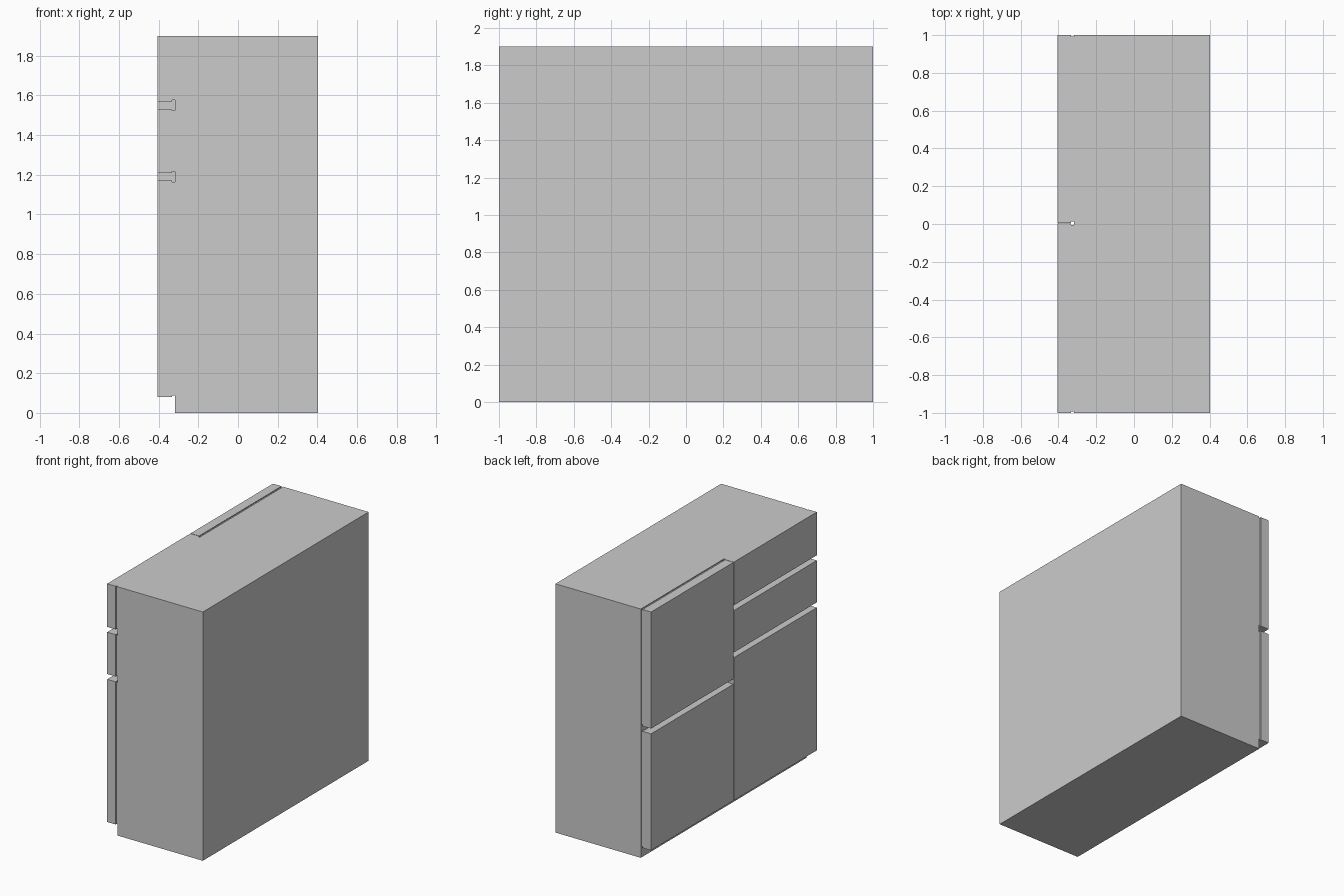
import bpy

if "Cube" in bpy.data.objects:
    bpy.data.objects.remove(bpy.data.objects["Cube"])

TOP = 1.9
X_FRONT, X_PANEL, X_BODY, X_BACK = -0.405, -0.333, -0.318, 0.403
INSET = 0.007


def box(name, x, y, z):
    """Axis-aligned box from (min, max) ranges."""
    centre = [(r[0] + r[1]) / 2 for r in (x, y, z)]
    bpy.ops.mesh.primitive_cube_add(size=1, location=centre)
    ob = bpy.context.object
    ob.name = name
    ob.scale = [r[1] - r[0] for r in (x, y, z)]
    bpy.ops.object.transform_apply(location=False, rotation=False, scale=True)
    return ob


def front_panel(name, y, z, flush_top=False):
    """Front slab with a slightly smaller spacer joining it to the carcass."""
    box(name, (X_FRONT, X_PANEL), y, z)
    top = z[1] if flush_top else z[1] - INSET
    box(name + "_spacer", (X_PANEL, X_BODY),
        (y[0] + INSET, y[1] - INSET), (z[0] + INSET, top))


# Cabinet carcass
box("cabinet_body", (X_BODY, X_BACK), (-1, 1), (0, TOP))

# Column of three drawers
drawers = (-1, 0.002)
front_panel("bottom_drawer", drawers, (0.08, 1.17))
front_panel("middle_drawer", drawers, (1.21, 1.53))
front_panel("top_drawer", drawers, (1.57, TOP), flush_top=True)

# Column of two equal fronts
doors = (0.006, 1)
front_panel("lower_door", doors, (0.08, 0.97))
front_panel("upper_door", doors, (1.01, TOP))
